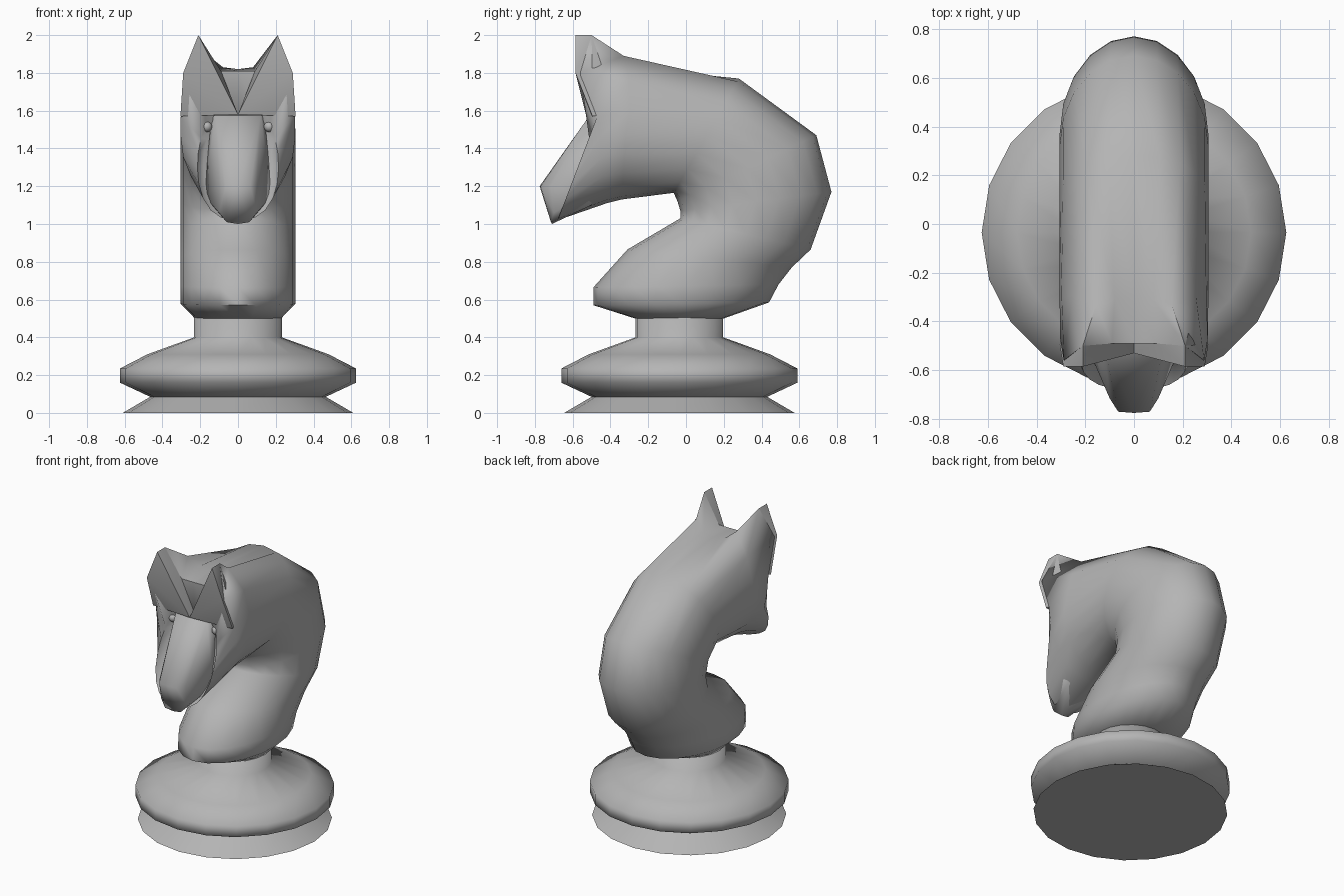
import bpy, bmesh, math

if "Cube" in bpy.data.objects:
    bpy.data.objects.remove(bpy.data.objects["Cube"])

SIDES = 20
grey = bpy.data.materials.new("grey")
grey.diffuse_color = (0.46, 0.46, 0.46, 1)
grey.use_nodes = True
grey.node_tree.nodes["Principled BSDF"].inputs["Base Color"].default_value = grey.diffuse_color


def finish(name, bm, angle):
    bmesh.ops.recalc_face_normals(bm, faces=bm.faces)
    mesh = bpy.data.meshes.new(name)
    bm.to_mesh(mesh)
    bm.free()
    mesh.materials.append(grey)
    ob = bpy.data.objects.new(name, mesh)
    bpy.context.collection.objects.link(ob)
    bpy.ops.object.select_all(action='DESELECT')
    ob.select_set(True)
    bpy.context.view_layer.objects.active = ob
    bpy.ops.object.shade_smooth_by_angle(angle=math.radians(angle))
    return ob


def bridge(bm, rings):
    for a, b in zip(rings, rings[1:]):
        n = len(a)
        for i in range(n):
            j = (i + 1) % n
            bm.faces.new((a[i], a[j], b[j], b[i]))


def hull(name, points, angle, mirror=False):
    bm = bmesh.new()
    for p in points:
        bm.verts.new(p)
    res = bmesh.ops.convex_hull(bm, input=bm.verts)
    junk = {g for g in res["geom_interior"] + res["geom_unused"]
            if isinstance(g, bmesh.types.BMVert)}
    bmesh.ops.delete(bm, geom=list(junk), context='VERTS')
    ob = finish(name, bm, angle)
    if mirror:
        ob.modifiers.new("mirror", 'MIRROR').use_mirror_merge = False
    return ob


# Turned base
profile = [(0.61, 0), (0.465, 0.085), (0.625, 0.16), (0.625, 0.235),
           (0.48, 0.31), (0.232, 0.4), (0.232, 0.51)]
bm = bmesh.new()
rings = []
for r, z in profile:
    rings.append([bm.verts.new((r * math.cos(math.tau * i / SIDES),
                                r * math.sin(math.tau * i / SIDES) - 0.035, z))
                  for i in range(SIDES)])
bridge(bm, rings)
bm.faces.new(rings[0])
bm.faces.new(rings[-1])
finish("base", bm, 110)

# Neck and head: rings given by back/top point, front/bottom point (y, z),
# half width and the squareness of the back/top and front/bottom halves
sections = [
    ((0.20, 0.50), (-0.27, 0.50), 0.228, 1, 1),
    ((0.44, 0.585), (-0.49, 0.57), 0.305, 1, 1),
    ((0.49, 0.68), (-0.49, 0.665), 0.305, 1, 1),
    ((0.56, 0.77), (-0.31, 0.865), 0.305, 1, 1),
    ((0.66, 0.865), (-0.03, 1.03), 0.305, 1, 1),
    ((0.77, 1.17), (-0.03, 1.07), 0.305, 1, 1),
    ((0.69, 1.47), (-0.045, 1.12), 0.305, 1, 1),
    ((0.28, 1.77), (-0.065, 1.165), 0.305, 0.9, 1),
    ((-0.30, 1.82), (-0.34, 1.13), 0.305, 0.8, 1),
    ((-0.49, 1.81), (-0.42, 1.11), 0.303, 0.8, 0.9),
    ((-0.47, 1.57), (-0.68, 1.02), 0.215, 0.45, 0.75),
]
# Ear points pulled out of the two head rings (ring, point): position
ears = {(8, 1): (0.08, -0.31, 1.83), (8, 2): (0.155, -0.33, 1.89),
        (8, 3): (0.255, -0.30, 1.75), (8, 4): (0.297, -0.30, 1.60),
        (9, 1): (0.09, -0.49, 1.81), (9, 2): (0.21, -0.50, 2.0),
        (9, 3): (0.288, -0.56, 1.80), (9, 4): (0.303, -0.47, 1.57)}
bm = bmesh.new()
rings = []
for k, ((by, bz), (fy, fz), w, p, q) in enumerate(sections):
    ring = []
    for i in range(SIDES):
        a = math.tau * i / SIDES
        c, s = math.cos(a), math.sin(a)
        x = w * math.copysign(abs(s) ** (p if c > 0 else q), s)
        t = (1 + c) / 2
        co = (x, fy + (by - fy) * t, fz + (bz - fz) * t)
        ear = ears.get((k, min(i, SIDES - i)))
        if ear:
            co = (math.copysign(ear[0], s), ear[1], ear[2])
        ring.append(bm.verts.new(co))
    rings.append(ring)
# hollow front of the face, behind the nose
inner = [bm.verts.new((v.co.x * 0.85, -0.50 + (v.co.y + 0.575) * 0.7,
                       1.31 + (v.co.z - 1.295) * 0.85)) for v in rings[-1]]
rings.append(inner)
bridge(bm, rings)
bm.faces.new(rings[0])
bm.faces.new(inner)
finish("neck_and_head", bm, 70)

# Brow and front of the ears
hull("ear_front", [(0, -0.53, 1.58), (0.305, -0.495, 1.57), (0.29, -0.585, 1.8),
                   (0.21, -0.585, 2.0), (0.21, -0.50, 2.0), (0.155, -0.345, 1.885),
                   (0.09, -0.49, 1.81), (0.29, -0.44, 1.58),
                   (0.0, -0.44, 1.58)], 30, mirror=True)

# Nose and muzzle
side = [(0.12, -0.51, 1.575), (0.14, -0.44, 1.575), (0.065, -0.77, 1.2),
        (0.10, -0.715, 1.2), (0.10, -0.70, 1.06), (0.06, -0.715, 1.01),
        (0.18, -0.53, 1.15), (0.12, -0.50, 1.10), (0.0, -0.71, 1.0),
        (0.0, -0.775, 1.2)]
hull("nose", side + [(-x, y, z) for x, y, z in side], 70)

# Eyes
bm = bmesh.new()
for sx in (-1, 1):
    res = bmesh.ops.create_uvsphere(bm, u_segments=16, v_segments=10, radius=0.028)
    bmesh.ops.translate(bm, verts=res["verts"], vec=(sx * 0.165, -0.475, 1.515))
finish("eyes", bm, 60)
